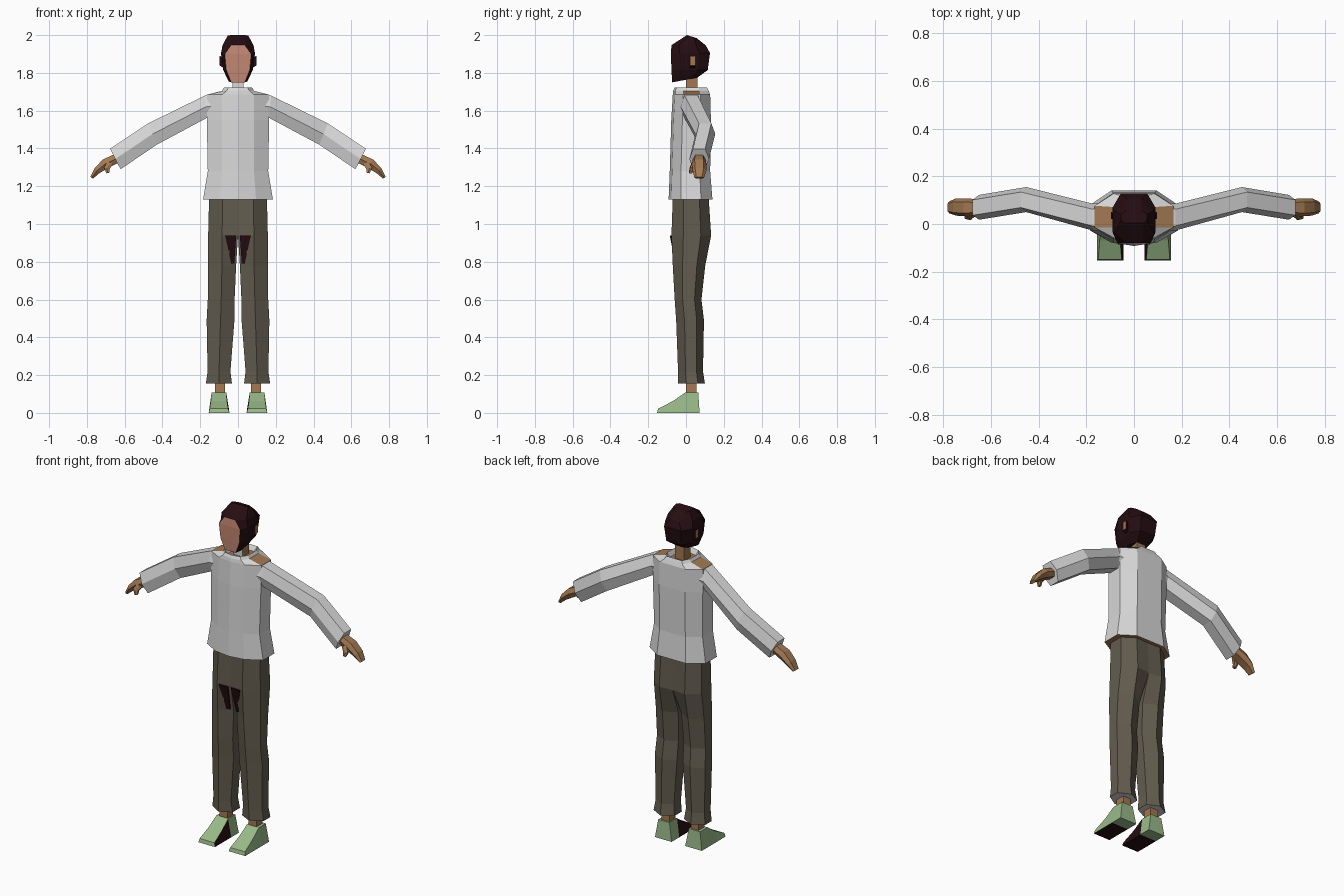
import bpy, bmesh
from mathutils import Vector

if "Cube" in bpy.data.objects:
    bpy.data.objects.remove(bpy.data.objects["Cube"])


def material(name, rgb):
    m = bpy.data.materials.new(name)
    m.diffuse_color = (*rgb, 1)
    m.use_nodes = True
    m.node_tree.nodes["Principled BSDF"].inputs["Base Color"].default_value = m.diffuse_color
    return m


SHIRT = material("pale grey cloth", (0.68, 0.68, 0.68))
PANTS = material("brown grey cloth", (0.125, 0.108, 0.078))
SKIN = material("tan skin", (0.36, 0.19, 0.085))
FACE = material("rosy skin", (0.56, 0.25, 0.175))
HAIR = material("dark brown", (0.018, 0.004, 0.006))
SHOE = material("sage green", (0.32, 0.49, 0.25))


def loft(name, rings, mats, rule=None, mirror=False):
    """Skin closed rings of points, cap both ends, colour faces by rule(centre, normal)."""
    bm = bmesh.new()
    vs = [[bm.verts.new(p) for p in r] for r in rings]
    n = len(rings[0])
    for a, b in zip(vs, vs[1:]):
        for i in range(n):
            j = (i + 1) % n
            bm.faces.new((a[i], a[j], b[j], b[i]))
    bm.faces.new(vs[0])
    bm.faces.new(vs[-1])
    bmesh.ops.recalc_face_normals(bm, faces=bm.faces)
    if rule:
        for f in bm.faces:
            f.material_index = rule(f.calc_center_median(), f.normal)
    me = bpy.data.meshes.new(name)
    bm.to_mesh(me)
    bm.free()
    for m in mats:
        me.materials.append(m)
    ob = bpy.data.objects.new(name, me)
    bpy.context.collection.objects.link(ob)
    if mirror:
        ob.modifiers.new("mirror", 'MIRROR')
    return ob


def lerp(a, b, t):
    return a + (b - a) * t


# Head: octagonal rings, front strip is the face
def head_ring(zf, zb, fw, w, yf, yb):
    half = [(fw, 0), (w, 0.22), (w, 0.72), (fw * 0.8, 1)]
    pts = half + [(-x, t) for x, t in reversed(half)]
    return [(x, lerp(yf, yb, t), lerp(zf, zb, t)) for x, t in pts]


loft("head", [
    head_ring(1.75, 1.775, 0.036, 0.05, -0.073, 0.06),
    head_ring(1.815, 1.815, 0.062, 0.078, -0.077, 0.115),
    head_ring(1.90, 1.905, 0.07, 0.09, -0.08, 0.127),
    head_ring(1.947, 1.945, 0.036, 0.082, -0.077, 0.105),
    head_ring(2.0, 1.985, 0.04, 0.055, 0.005, 0.055),
], [HAIR, FACE], lambda c, n: int(n.y < -0.9 and abs(c.x) < 0.01 and c.z < 1.947))


# Ears: small tapered pads
def side_pad(x, y0, y1, z0, z1):
    return [(x, y0, z0), (x, y1, z0), (x, y1, z1), (x, y0, z1)]


loft("ear", [side_pad(0.07, 0.02, 0.045, 0.01 + 1.81, 1.88),
             side_pad(0.097, 0.022, 0.05, 1.84, 1.89)],
     [HAIR, SKIN], lambda c, n: int(n.x > 0.7), mirror=True)

# Neck: sides skin, front and back pale
loft("neck", [[(-0.03, 0.0, z), (0.03, 0.0, z), (0.03, 0.06, z), (-0.03, 0.06, z)]
              for z in (1.67, 1.80)],
     [SKIN, SHIRT], lambda c, n: int(n.y < -0.7))


# Shirt body with collar and open neck
def body_ring(z, w, fw, yf, yb):
    half = [(fw, 0.06), (w, 0.28), (w, 0.74), (fw, 1)]
    pts = [(0, 0)] + half + [(-x, t) for x, t in reversed(half)]
    return [(x, lerp(yf, yb, t), z) for x, t in pts]


loft("shirt", [
    body_ring(1.13, 0.185, 0.095, -0.092, 0.14),
    body_ring(1.28, 0.16, 0.085, -0.086, 0.128),
    body_ring(1.55, 0.165, 0.085, -0.078, 0.132),
    body_ring(1.685, 0.165, 0.085, -0.07, 0.128),
    body_ring(1.705, 0.085, 0.06, -0.068, 0.12),
    body_ring(1.722, 0.075, 0.05, -0.06, 0.112),
    body_ring(1.695, 0.06, 0.04, -0.042, 0.095),
], [SHIRT, SKIN], lambda c, n: int(n.z < -0.95 or (n.z > 0.95 and 1.69 < c.z < 1.70)))


# Arms, hands and thumbs: six-sided limbs given by top and bottom lines
def limb_ring(xt, zt, xb, zb, yf, yb):
    xm, zm = (xt + xb) / 2, (zt + zb) / 2
    y1, y2, ym = lerp(yf, yb, 0.18), lerp(yf, yb, 0.8), (yf + yb) / 2
    return [(xt, y1, zt), (xt, y2, zt), (xm, yb, zm),
            (xb, y2, zb), (xb, y1, zb), (xm, yf, zm)]


loft("sleeve", [
    limb_ring(0.14, 1.688, 0.14, 1.56, -0.03, 0.09),
    limb_ring(0.175, 1.68, 0.168, 1.56, -0.028, 0.085),
    limb_ring(0.475, 1.533, 0.43, 1.42, 0.05, 0.155),
    limb_ring(0.677, 1.398, 0.622, 1.29, 0.018, 0.122),
], [SHIRT], mirror=True)

loft("hand", [
    limb_ring(0.63, 1.38, 0.61, 1.335, 0.04, 0.10),
    limb_ring(0.715, 1.342, 0.69, 1.295, 0.032, 0.108),
    limb_ring(0.757, 1.298, 0.735, 1.268, 0.035, 0.108),
    limb_ring(0.782, 1.25, 0.768, 1.24, 0.045, 0.095),
], [SKIN], mirror=True)

loft("thumb", [
    limb_ring(0.69, 1.33, 0.66, 1.32, 0.03, 0.06),
    limb_ring(0.71, 1.30, 0.68, 1.29, 0.018, 0.042),
    limb_ring(0.697, 1.268, 0.68, 1.272, 0.016, 0.034),
], [SKIN], mirror=True)


# Trouser halves: six-sided, meeting on the centre line at the hips
def leg_ring(z, xo, xi, yf, yb, inner):
    xm = (xo + max(xi, 0.01)) / 2
    return [(xm, yf, z), (xo, lerp(yf, yb, 0.3), z), (xo, lerp(yf, yb, 0.74), z),
            (xm, yb, z), (xi, lerp(yb, yf, inner), z), (xi, lerp(yf, yb, inner), z)]


loft("trouser_leg", [
    leg_ring(1.14, 0.153, 0.0, -0.07, 0.12, 0.02),
    leg_ring(0.94, 0.158, 0.0, -0.077, 0.133, 0.04),
    leg_ring(0.78, 0.16, 0.010, -0.07, 0.102, 0.25),
    leg_ring(0.60, 0.16, 0.018, -0.06, 0.082, 0.25),
    leg_ring(0.49, 0.166, 0.019, -0.052, 0.095, 0.25),
    leg_ring(0.22, 0.161, 0.040, -0.042, 0.09, 0.25),
    leg_ring(0.155, 0.170, 0.032, -0.042, 0.10, 0.25),
], [PANTS, SHIRT], lambda c, n: int(n.z < -0.95), mirror=True)

# Dark patch on each inner thigh front
loft("thigh_patch", [
    [(0.01, y - 0.084, 0.94), (0.068, y - 0.086, 0.94),
     (0.036, y - 0.056, 0.79), (0.020, y - 0.048, 0.79)] for y in (0, 0.008)
], [HAIR], mirror=True)

# Ankles
loft("ankle", [[(0.07, 0.0, z), (0.122, 0.0, z), (0.122, 0.055, z), (0.07, 0.055, z)]
               for z in (0.08, 0.2)], [SKIN], mirror=True)


# Shoes: wedge profile, dark front sole and inner side
def shoe_ring(y, z, inset, yb):
    return [(0.045, yb, 0), (0.155, yb, 0), (0.152 - inset, y, z), (0.05 + inset, y, z)]


loft("shoe", [
    shoe_ring(-0.148, 0.022, 0.002, -0.153),
    shoe_ring(-0.07, 0.062, 0.008, -0.07),
    shoe_ring(-0.005, 0.107, 0.012, 0.0),
    shoe_ring(0.065, 0.107, 0.014, 0.072),
], [SHOE, HAIR], lambda c, n: int(c.y < 0.01 and (n.z < -0.9 or n.x < -0.8)), mirror=True)
